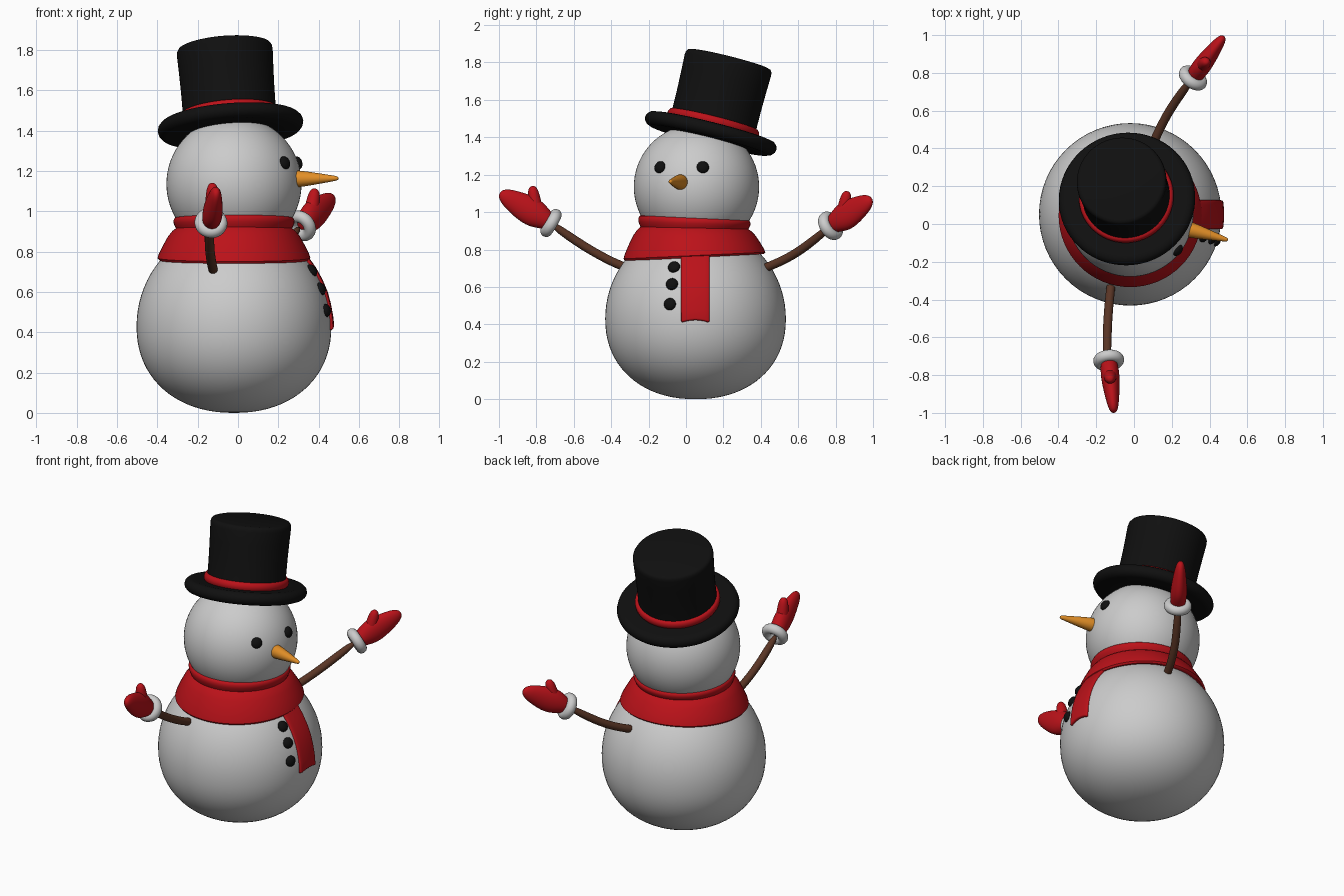
import bpy, bmesh, math
from mathutils import Vector, Matrix

if "Cube" in bpy.data.objects:
    bpy.data.objects.remove(bpy.data.objects["Cube"])


def material(name, rgb):
    m = bpy.data.materials.new(name)
    m.diffuse_color = (*rgb, 1)
    m.use_nodes = True
    m.node_tree.nodes["Principled BSDF"].inputs["Base Color"].default_value = m.diffuse_color
    return m


RED = material("red", (0.5, 0.006, 0.01))
BLACK = material("black", (0.005, 0.005, 0.005))
BROWN = material("brown", (0.1, 0.035, 0.018))
ORANGE = material("orange", (0.75, 0.27, 0.02))
UP = Vector((0, 0, 1))


def finish(name, bm, mat=None, matrix=None, subsurf=0, angle=50):
    bmesh.ops.recalc_face_normals(bm, faces=bm.faces)
    me = bpy.data.meshes.new(name)
    bm.to_mesh(me)
    bm.free()
    ob = bpy.data.objects.new(name, me)
    bpy.context.collection.objects.link(ob)
    if matrix:
        ob.matrix_world = matrix
    if mat:
        me.materials.append(mat)
    if subsurf:
        ob.modifiers.new("smooth", 'SUBSURF').levels = subsurf
        ob.modifiers["smooth"].render_levels = subsurf
    bpy.ops.object.select_all(action='DESELECT')
    ob.select_set(True)
    bpy.context.view_layer.objects.active = ob
    bpy.ops.object.shade_smooth_by_angle(angle=math.radians(angle))
    return ob


def skin_rings(bm, rings, closed=False):
    n = len(rings[0])
    pairs = list(zip(rings, rings[1:]))
    if closed:
        pairs.append((rings[-1], rings[0]))
    for a, b in pairs:
        for i in range(n):
            j = (i + 1) % n
            bm.faces.new((a[i], a[j], b[j], b[i]))
    if not closed:
        bm.faces.new(rings[0])
        bm.faces.new(rings[-1])


def lathe(name, profile, mat=None, matrix=None, closed=False, n=64, warp=None):
    """Turn (radius, height) points around z."""
    bm = bmesh.new()
    rings = []
    for r, z in profile:
        ring = []
        for i in range(n):
            a = 2 * math.pi * i / n
            p = Vector((r * math.cos(a), r * math.sin(a), z))
            ring.append(bm.verts.new(warp(p) if warp else p))
        rings.append(ring)
    skin_rings(bm, rings, closed)
    return finish(name, bm, mat, matrix)


def loft(name, pts, sizes, mat, n=16):
    """Elliptical sections (height, thickness) along a path."""
    pts = [Vector(p) for p in pts]
    bm = bmesh.new()
    rings = []
    for k, (p, (h, t)) in enumerate(zip(pts, sizes)):
        d = (pts[min(k + 1, len(pts) - 1)] - pts[max(k - 1, 0)]).normalized()
        side = d.cross(UP if abs(d.z) < 0.9 else Vector((1, 0, 0))).normalized()
        up = side.cross(d)
        rings.append([bm.verts.new(p + up * h * math.cos(a) + side * t * math.sin(a))
                      for a in (2 * math.pi * i / n for i in range(n))])
    skin_rings(bm, rings)
    return finish(name, bm, mat, subsurf=2, angle=80)


def place(pos, axis):
    return Matrix.Translation(pos) @ UP.rotation_difference(Vector(axis)).to_matrix().to_4x4()


def pebble(name, pos, axis, r=0.033, depth=0.022):
    bm = bmesh.new()
    bmesh.ops.create_uvsphere(bm, u_segments=24, v_segments=14, radius=1)
    bmesh.ops.scale(bm, vec=(r, r, depth), verts=bm.verts)
    finish(name, bm, BLACK, place(pos, axis))


# body and head
CX, CY = -0.02, 0.051


def body_point(a):
    s, c = math.sin(a), max(math.cos(a), 0.002)
    if s >= 0:
        return 0.483 * c, 0.43 + 0.5 * s
    return 0.483 * c ** 0.92, 0.43 - 0.43 * (-s) ** 0.92


lathe("body", [body_point(math.pi * (i / 40 - 0.5)) for i in range(41)],
      matrix=Matrix.Translation((CX, CY, 0)))
HEAD = Vector((CX, 0.056, 1.135))
bm = bmesh.new()
bmesh.ops.create_uvsphere(bm, u_segments=64, v_segments=36, radius=0.335)
finish("head", bm, matrix=Matrix.Translation(HEAD))


# scarf collar, with its two rims tilted opposite ways
def collar_warp(p):
    f = (p.z - 0.76) / 0.21
    return Vector((p.x, p.y, p.z + p.y * (0.05 - 0.095 * f)))


lathe("scarf_collar", [(0.33, 0.775), (0.345, 0.76), (0.37, 0.757), (0.379, 0.768), (0.372, 0.79),
                       (0.352, 0.83), (0.327, 0.875), (0.305, 0.902), (0.288, 0.915), (0.293, 0.925),
                       (0.299, 0.94), (0.3, 0.955), (0.293, 0.967), (0.28, 0.971), (0.255, 0.965),
                       (0.25, 0.92)],
      RED, Matrix.Translation((CX, 0.045, 0)), closed=True, warp=collar_warp)

# scarf tail hanging over the belly
bm = bmesh.new()
rows = []
for z, x in [(0.82, 0.315), (0.77, 0.352), (0.72, 0.387), (0.66, 0.42), (0.6, 0.445),
             (0.54, 0.461), (0.48, 0.472), (0.41, 0.478)]:
    row = []
    for k in range(-3, 4):
        f = k / 3
        lift = 0.014 * (1 - f * f) if z < 0.45 else 0
        row.append(bm.verts.new((x - 0.006 * f * f, 0.05 + 0.077 * f, z + lift)))
    rows.append(row)
for a, b in zip(rows, rows[1:]):
    for i in range(6):
        bm.faces.new((a[i], b[i], b[i + 1], a[i + 1]))
bmesh.ops.recalc_face_normals(bm, faces=bm.faces)
bm.faces.ensure_lookup_table()
if bm.faces[0].normal.x < 0:
    bmesh.ops.reverse_faces(bm, faces=bm.faces)
me = bpy.data.meshes.new("scarf_tail")
bm.to_mesh(me)
bm.free()
me.materials.append(RED)
tail = bpy.data.objects.new("scarf_tail", me)
bpy.context.collection.objects.link(tail)
sol = tail.modifiers.new("thickness", 'SOLIDIFY')
sol.thickness, sol.offset = 0.035, -1
bev = tail.modifiers.new("round", 'BEVEL')
bev.width, bev.segments = 0.009, 3
for poly in me.polygons:
    poly.use_smooth = True

# hat: brim, crown and band share one tilted frame
HAT = place((-0.037, 0.132, 1.42), (-0.075, 0.243, 0.967))
lathe("hat_brim", [(0.002, -0.034), (0.25, -0.036), (0.325, -0.038), (0.345, -0.03), (0.358, -0.015),
                   (0.362, 0.002), (0.357, 0.02), (0.343, 0.034), (0.322, 0.038), (0.27, 0.034),
                   (0.002, 0.033)], BLACK, HAT)
lathe("hat_crown", [(0.002, 0), (0.235, 0), (0.231, 0.1), (0.232, 0.2), (0.235, 0.3), (0.238, 0.38),
                    (0.236, 0.396), (0.229, 0.407), (0.216, 0.411), (0.002, 0.411)], BLACK, HAT)
lathe("hat_band", [(0.225, 0.03), (0.243, 0.031), (0.25, 0.042), (0.252, 0.055), (0.249, 0.068),
                   (0.241, 0.078), (0.225, 0.08)], RED, HAT, closed=True)

# eyes
for name, dy in (("eye_right", -0.195), ("eye_left", 0.034)):
    d = Vector((math.sqrt(0.335 ** 2 - dy * dy - 0.105 ** 2), dy, 0.105))
    pebble(name, HEAD + d, d)

# buttons
for i, (y, z) in enumerate([(-0.064, 0.706), (-0.075, 0.615), (-0.086, 0.508)]):
    r = 0.483 * math.sqrt(1 - ((z - 0.43) / 0.5) ** 2)
    dx = math.sqrt(r * r - (y - CY) ** 2)
    pebble(f"button_{i + 1}", (CX + dx, y, z), (dx, y - CY, (z - 0.43) * 0.93))

# carrot nose
base, tip = Vector((0.27, -0.023, 1.16)), Vector((0.498, -0.085, 1.163))
loft("nose", [base.lerp(tip, f) for f in (0, 0.06, 0.14, 0.5, 0.9, 0.97, 1)],
     [(r, r) for r in (0.03, 0.041, 0.043, 0.03, 0.014, 0.011, 0.005)], ORANGE)

# arms, cuffs and mittens
SECTIONS = [(0, 0.044, 0.04), (0.12, 0.056, 0.048), (0.3, 0.078, 0.051), (0.5, 0.077, 0.046),
            (0.72, 0.062, 0.037), (0.88, 0.046, 0.029), (0.97, 0.028, 0.019), (1.0, 0.01, 0.008)]
ARMS = {
    "right": ([(-0.118, -0.29, 0.695), (-0.127, -0.37, 0.72), (-0.143, -0.54, 0.81), (-0.142, -0.73, 0.945)],
              (-0.134, -0.722, 0.942), (-0.107, -0.995, 1.102), (-0.127, -0.822, 1.14)),
    "left": ([(0.085, 0.39, 0.69), (0.118, 0.465, 0.717), (0.185, 0.605, 0.783), (0.312, 0.775, 0.927)],
             (0.312, 0.773, 0.927), (0.474, 0.992, 1.07), (0.383, 0.862, 1.112)),
}
for side, (path, wrist, tip, thumb) in ARMS.items():
    wrist, tip, thumb = Vector(wrist), Vector(tip), Vector(thumb)
    loft(side + "_arm", path, [(0.024, 0.024)] * 4, BROWN)
    axis = tip - wrist
    lathe(side + "_cuff", [(0.052 + 0.03 * math.cos(a), 0.031 * math.sin(a))
                           for a in (2 * math.pi * i / 16 for i in range(16))],
          None, place(wrist, axis), closed=True, n=40)
    loft(side + "_mitten", [wrist + axis * s for s, h, t in SECTIONS],
         [(h, t) for s, h, t in SECTIONS], RED)
    root = wrist + axis * 0.28
    loft(side + "_thumb", [root.lerp(thumb, f) for f in (0, 0.5, 0.8, 0.95, 1)],
         [(r, r) for r in (0.04, 0.035, 0.03, 0.02, 0.008)], RED)
